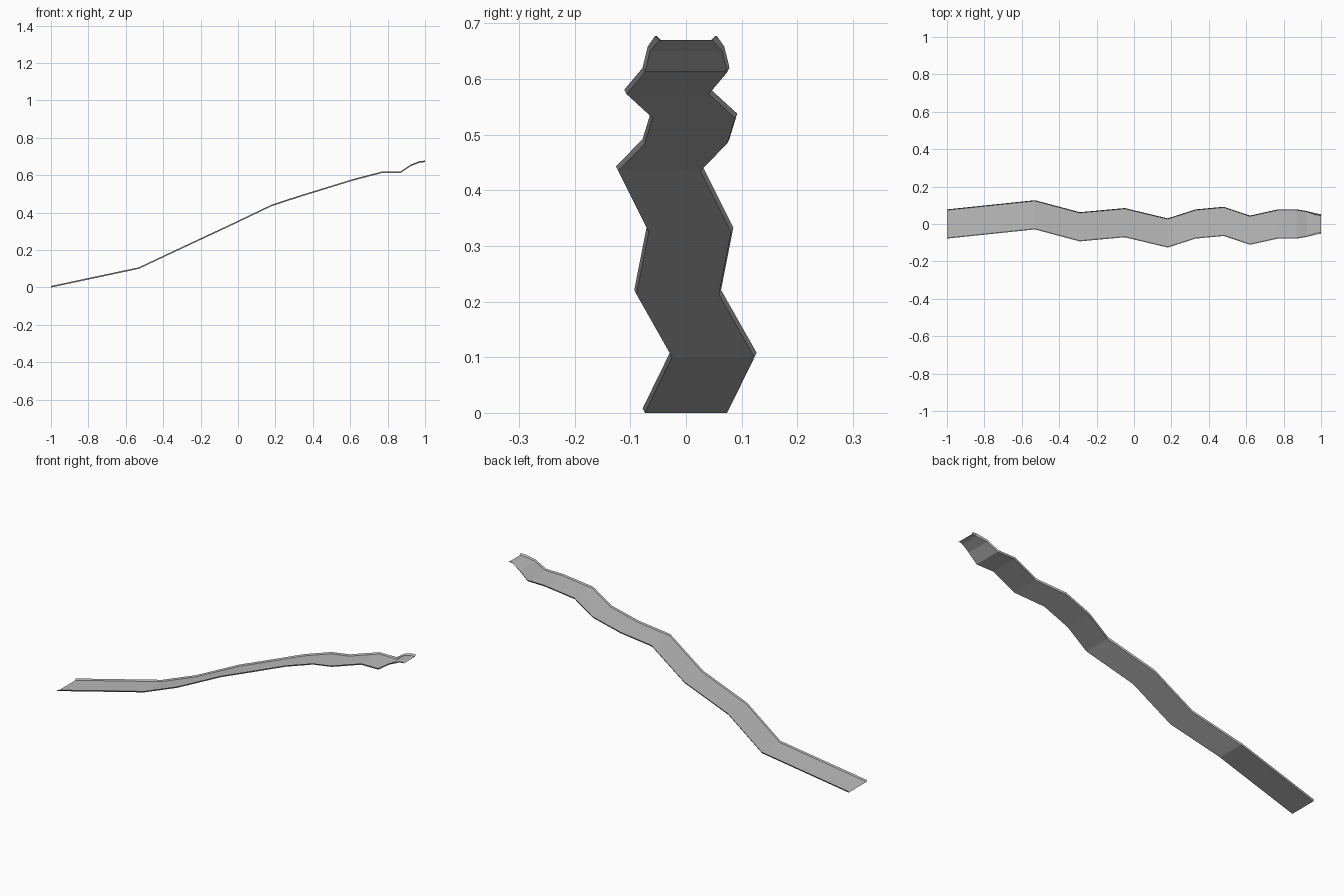
import bpy
import bmesh

cube = bpy.data.objects.get("Cube")
if cube:
    bpy.data.objects.remove(cube, do_unlink=True)

grey = bpy.data.materials.new("plain grey")
grey.use_nodes = True
colour = (0.5, 0.5, 0.5, 1)
grey.diffuse_color = colour
grey.node_tree.nodes["Principled BSDF"].inputs["Base Color"].default_value = colour

# Winding centre line: x, y, floor height, half width at the rim
path = [
    (-1.0, 0, 0, .078), (-.53, .049, .1, .078), (-.29, -.015, .213, .078),
    (-.05, .007, .325, .078), (.18, -.048, .435, .078), (.33, 0, .484, .078),
    (.48, .014, .53, .078), (.62, -.033, .573, .078), (.77, 0, .612, .078),
    (.87, 0, .613, .078), (.925, 0, .65, .069), (.975, 0, .669, .056),
    (1.0, 0, .67, .053),
]
LIP = 0.008

# Thin trough: flat floor with a low upturned lip on each side
bm = bmesh.new()
rows = []
for x, y, z, half in path:
    floor = half - (0.004 if half > 0.06 else LIP)
    section = [(-half, LIP), (-floor, 0), (floor, 0), (half, LIP)]
    rows.append([bm.verts.new((x, y + dy, z + dz)) for dy, dz in section])
for a, b in zip(rows, rows[1:]):
    for i in range(len(a) - 1):
        bm.faces.new((a[i], b[i], b[i + 1], a[i + 1]))

mesh = bpy.data.meshes.new("winding_slide")
bm.to_mesh(mesh)
bm.free()
mesh.materials.append(grey)
slide = bpy.data.objects.new("winding_slide", mesh)
bpy.context.collection.objects.link(slide)
